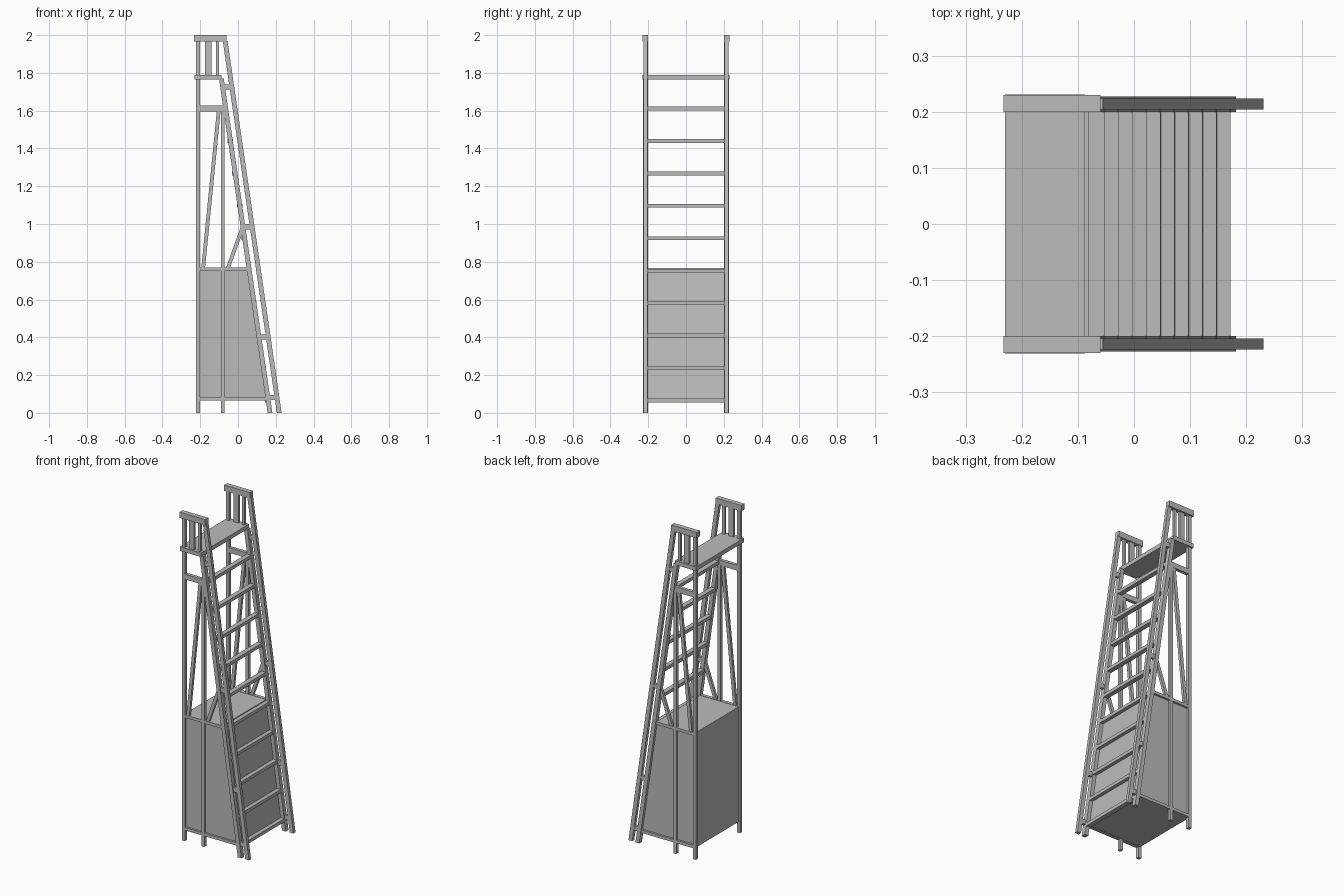
import bpy

cube = bpy.data.objects.get("Cube")
if cube:
    bpy.data.objects.remove(cube, do_unlink=True)

grey = bpy.data.materials.new("painted grey")
grey.use_nodes = True
colour = (0.5, 0.5, 0.5, 1)
grey.diffuse_color = colour
grey.node_tree.nodes["Principled BSDF"].inputs["Base Color"].default_value = colour

SLOPE = 0.1455      # lean of the ladder
RAIL = 0.025        # horizontal width of the leaning rails
INNER, OUTER = 0.182, 0.231   # front edge of each leaning rail at the ground


def lean(foot, z):
    return foot - SLOPE * z


def prism(name, outline, y0, y1):
    """Extrude an x-z outline from y0 to y1."""
    n = len(outline)
    verts = [(x, y, z) for y in (y0, y1) for x, z in outline]
    faces = [list(range(n)), list(range(2 * n - 1, n - 1, -1))]
    faces += [[i, i + n, (i + 1) % n + n, (i + 1) % n] for i in range(n)]
    mesh = bpy.data.meshes.new(name)
    mesh.from_pydata(verts, [], faces)
    mesh.materials.append(grey)
    mesh.update()
    obj = bpy.data.objects.new(name, mesh)
    bpy.context.collection.objects.link(obj)
    return obj


def box(name, x0, x1, z0, z1, y0, y1):
    return prism(name, [(x0, z0), (x1, z0), (x1, z1), (x0, z1)], y0, y1)


def slanted(name, foot, top, width, y0, y1):
    """Leaning bar; foot and top are its left edge points."""
    (xa, za), (xb, zb) = foot, top
    return prism(name, [(xa, za), (xa + width, za), (xb + width, zb), (xb, zb)], y0, y1)


for side, s in (("left_side", -1), ("right_side", 1)):
    def span(a, b):
        return sorted((s * a, s * b))

    frame = span(0.202, 0.222)
    # Upright posts
    box(side + "_back_post", -0.222, -0.202, 0, 1.97, *frame)
    box(side + "_middle_post", -0.09, -0.071, 0, 1.6, *frame)
    # Ladder stringer and handrail
    slanted(side + "_stringer", (INNER - RAIL, 0), (lean(INNER, 1.77) - RAIL, 1.77),
            RAIL, *span(0.2, 0.227))
    slanted(side + "_handrail", (OUTER - RAIL, 0), (lean(OUTER, 1.97) - RAIL, 1.97),
            RAIL, *span(0.204, 0.224))
    # Spacers between stringer and handrail
    for z in (0.082, 0.402, 0.985, 1.725):
        box(side + "_rail_spacer", lean(INNER, z) - 0.01, lean(OUTER, z) - 0.01,
            z - 0.014, z + 0.014, *span(0.206, 0.222))
    # Top cap and pickets
    box(side + "_top_cap", -0.233, -0.06, 1.965, 2.0, *span(0.2, 0.23))
    for x0, x1 in ((-0.175, -0.141), (-0.117, -0.1)):
        box(side + "_picket", x0, x1, 1.785, 1.97, *span(0.206, 0.22))
    # Upper rail and diagonal braces
    box(side + "_upper_rail", -0.21, -0.06, 1.595, 1.627, *frame)
    slanted(side + "_long_brace", (-0.195, 0.76), (-0.112, 1.6), 0.02, *span(0.204, 0.22))
    slanted(side + "_short_brace", (-0.066, 0.76), (0.016, 0.99), 0.021, *span(0.204, 0.22))
    # Thin trim along the cabinet
    box(side + "_bottom_trim", -0.21, lean(INNER, 0.07) - 0.01, 0.066, 0.084, *frame)
    box(side + "_top_trim", -0.21, lean(INNER, 0.76) - 0.01, 0.752, 0.77, *frame)

# Seat platform
box("platform", -0.23, -0.087, 1.765, 1.79, -0.231, 0.231)

# Cabinet with a face leaning like the ladder
gap = RAIL - 0.002
prism("cabinet", [(-0.214, 0.068), (lean(INNER, 0.068) - gap, 0.068),
                  (lean(INNER, 0.768) - gap, 0.768), (-0.214, 0.768)], -0.21, 0.21)

# Ladder treads
for i in range(10):
    z = 0.066 + i * 0.1717
    front = lean(INNER, z)
    box("tread", front - 0.029, front, z - 0.01, z + 0.01, -0.205, 0.205)
